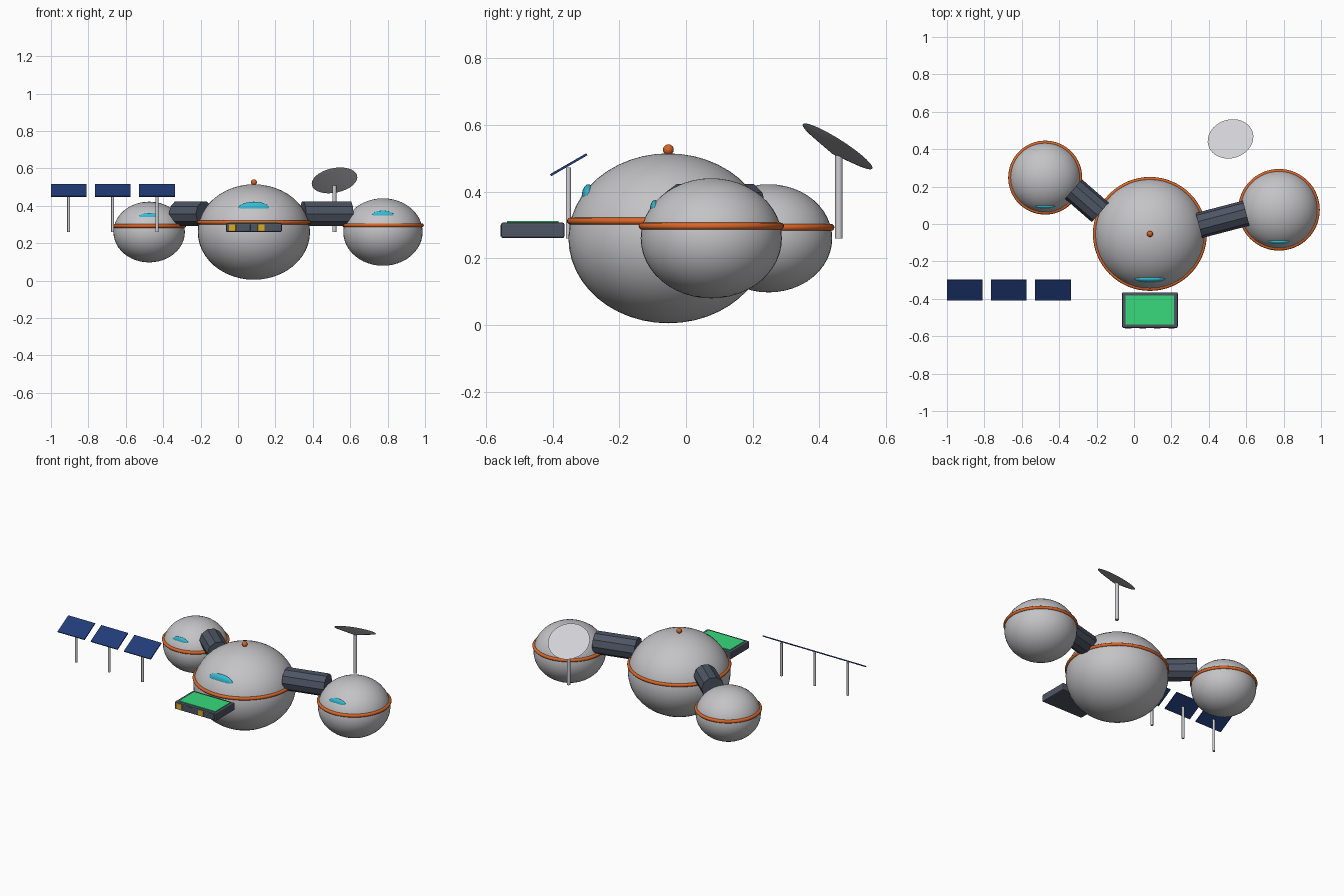
import bpy
import math
from mathutils import Vector, Matrix

cube = bpy.data.objects.get("Cube")
if cube:
    bpy.data.objects.remove(cube, do_unlink=True)


def material(name, rgb):
    m = bpy.data.materials.new(name)
    m.use_nodes = True
    m.diffuse_color = (*rgb, 1)
    m.node_tree.nodes["Principled BSDF"].inputs["Base Color"].default_value = (*rgb, 1)
    return m


HULL = material("hull grey", (0.55, 0.55, 0.57))
METAL = material("pale metal", (0.62, 0.62, 0.66))
ORANGE = material("orange trim", (0.7, 0.13, 0.02))
SLATE = material("dark slate", (0.075, 0.09, 0.125))
CYAN = material("cyan glass", (0.04, 0.5, 0.65))
GREEN = material("pad green", (0.04, 0.7, 0.2))
NAVY = material("solar navy", (0.015, 0.045, 0.19))
YELLOW = material("lamp yellow", (0.7, 0.4, 0.02))


def finish(name, mat, smooth=True):
    ob = bpy.context.object
    ob.name = name
    ob.data.materials.append(mat)
    if smooth:
        bpy.ops.object.shade_smooth_by_angle(angle=math.radians(35))


def ellipsoid(name, loc, radii, mat):
    bpy.ops.mesh.primitive_uv_sphere_add(segments=48, ring_count=24, location=loc)
    bpy.context.object.scale = radii
    finish(name, mat)


def box(name, loc, size, mat, bevel=0, tilt=0):
    bpy.ops.mesh.primitive_cube_add(size=1, location=loc, rotation=(tilt, 0, 0))
    ob = bpy.context.object
    ob.data.transform(Matrix.Diagonal((*size, 1)))
    if bevel:
        mod = ob.modifiers.new("rounded_edges", 'BEVEL')
        mod.width = bevel
        mod.segments = 2
    finish(name, mat, False)


def rod(name, start, end, radius, mat, sides=16):
    a, b = Vector(start), Vector(end)
    d = b - a
    bpy.ops.mesh.primitive_cylinder_add(vertices=sides, radius=radius,
                                        depth=d.length, location=(a + b) / 2)
    # tip the cylinder over, then turn it to its heading
    bpy.context.object.rotation_euler = (0, math.atan2(math.hypot(d.x, d.y), d.z),
                                         math.atan2(d.y, d.x))
    finish(name, mat)


# Domed modules, each with a trim ring and a front window
MID = 0.26
for name, x, y, r in (("main_dome", 0.085, -0.053, 0.3),
                      ("left_dome", 0.775, 0.076, 0.212),
                      ("right_dome", -0.475, 0.248, 0.191)):
    ellipsoid(name, (x, y, MID), (r, r, r * 0.85), HULL)
    bpy.ops.mesh.primitive_torus_add(location=(x, y, MID + r * 0.172), major_radius=r * 0.98,
                                     minor_radius=0.0105, major_segments=64, minor_segments=12)
    finish(name + "_ring", ORANGE)
    ellipsoid(name + "_window", (x, y - 0.8 * r, MID + 0.417 * r),
              (0.28 * r, 0.067 * r, 0.123 * r), CYAN)

# Beacon on the main dome
ellipsoid("beacon", (0.085, -0.053, 0.526), (0.016,) * 3, ORANGE)

# Connecting corridors
rod("left_corridor", (0.347, -0.008, 0.357), (0.6, 0.058, 0.357), 0.069, SLATE, 10)
rod("right_corridor", (-0.18, 0.062, 0.357), (-0.324, 0.187, 0.357), 0.069, SLATE, 10)

# Landing pad with a row of lamps along its front
box("landing_pad", (0.085, -0.46, 0.284), (0.298, 0.19, 0.047), SLATE, 0.006)
box("pad_surface", (0.085, -0.46, 0.308), (0.26, 0.155, 0.007), GREEN)
for i in range(4):
    box("pad_lamp" if i % 2 == 0 else "pad_panel", (-0.03 + 0.077 * i, -0.5545, 0.283),
        (0.037, 0.006, 0.036), SLATE if i % 2 else YELLOW, 0.002)

# Row of tilted solar panels on poles
for x in (-0.905, -0.67, -0.433):
    rod("panel_pole", (x, -0.353, 0.26), (x, -0.353, 0.472), 0.008, METAL)
    box("solar_panel", (x, -0.352, 0.481), (0.19, 0.126, 0.007), NAVY, 0, math.radians(30))

# Shallow dish on a mast, facing up and back
rod("dish_mast", (0.515, 0.459, 0.26), (0.515, 0.459, 0.515), 0.011, METAL)
axis = Vector((-0.17, 0.53, 0.83)).normalized()
DEPTH = 0.028
bpy.ops.mesh.primitive_cone_add(vertices=32, radius1=0, radius2=0.124, depth=DEPTH,
                                location=Vector((0.516, 0.455, 0.536)) - axis * DEPTH / 2)
bpy.context.object.rotation_euler = axis.to_track_quat('Z', 'Y').to_euler()
finish("dish", METAL)
